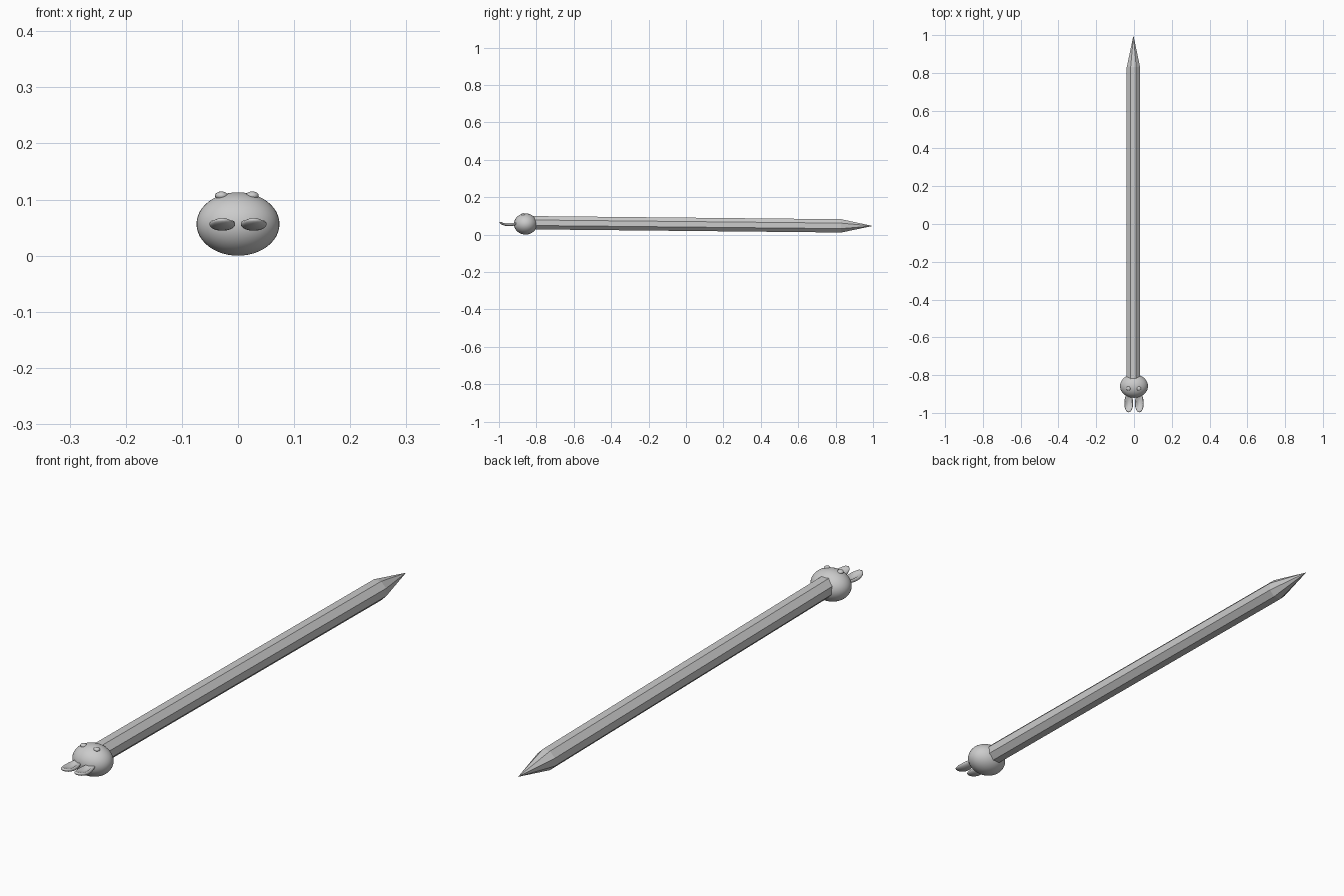
import bpy, bmesh, math
from mathutils import Vector

if "Cube" in bpy.data.objects:
    bpy.data.objects.remove(bpy.data.objects["Cube"])


def finish(bm, name, smooth_angle=None):
    bmesh.ops.recalc_face_normals(bm, faces=bm.faces[:])
    mesh = bpy.data.meshes.new(name)
    bm.to_mesh(mesh)
    bm.free()
    ob = bpy.data.objects.new(name, mesh)
    bpy.context.collection.objects.link(ob)
    if smooth_angle:
        bpy.ops.object.select_all(action='DESELECT')
        ob.select_set(True)
        bpy.context.view_layer.objects.active = ob
        bpy.ops.object.shade_smooth_by_angle(angle=math.radians(smooth_angle))
    return ob


def ellipsoid(name, centre, radii, segments=32, rings=20, shape=None):
    bm = bmesh.new()
    bmesh.ops.create_uvsphere(bm, u_segments=segments, v_segments=rings, radius=1)
    for v in bm.verts:
        p = v.co.copy()
        v.co = Vector((p.x * radii[0], p.y * radii[1], p.z * radii[2]))
        if shape:
            shape(v.co, p)
        v.co += Vector(centre)
    return finish(bm, name, 60)


# Faceted pencil shaft, sloping slightly down to a sharpened tip
SIDES = 8
bm = bmesh.new()
rings = []
for y, z in ((-0.84, 0.0635), (0.83, 0.0465)):
    ring = []
    for i in range(SIDES):
        a = 2 * math.pi * (i + 0.5) / SIDES
        r = 0.0355 / math.cos(math.pi / SIDES)
        ring.append(bm.verts.new((-0.003 + r * math.cos(a), y, z + r * math.sin(a))))
    rings.append(ring)
tip = bm.verts.new((-0.003, 0.998, 0.046))
bm.faces.new(rings[0])
for i in range(SIDES):
    j = (i + 1) % SIDES
    bm.faces.new((rings[0][i], rings[0][j], rings[1][j], rings[1][i]))
    bm.faces.new((rings[1][i], rings[1][j], tip))
finish(bm, "pencil_shaft")

# Rounded head on the end of the shaft
ellipsoid("head", (0, -0.858, 0.0565), (0.074, 0.062, 0.0565), 40, 24)


# Ears: flattened, tip bent upward, scooped on the upper face
def ear_shape(co, p):
    if p.z > 0:
        co.z -= 0.012 * max(0, 1 - (p.x / 0.75) ** 2) * max(0, 1 - (p.y / 0.85) ** 2)
    co.z += 0.008 * p.y ** 2
    co.x *= 1 - 0.12 * p.y


for side, label in ((-1, "left"), (1, "right")):
    ellipsoid(label + "_ear", (side * 0.028, -0.944, 0.056),
              (0.023, 0.053, 0.0115), 24, 16, ear_shape)
    # Small bead eyes on top of the head
    ellipsoid(label + "_eye", (side * 0.0275 - 0.002, -0.871, 0.107),
              (0.0115, 0.0115, 0.0075), 16, 12)
